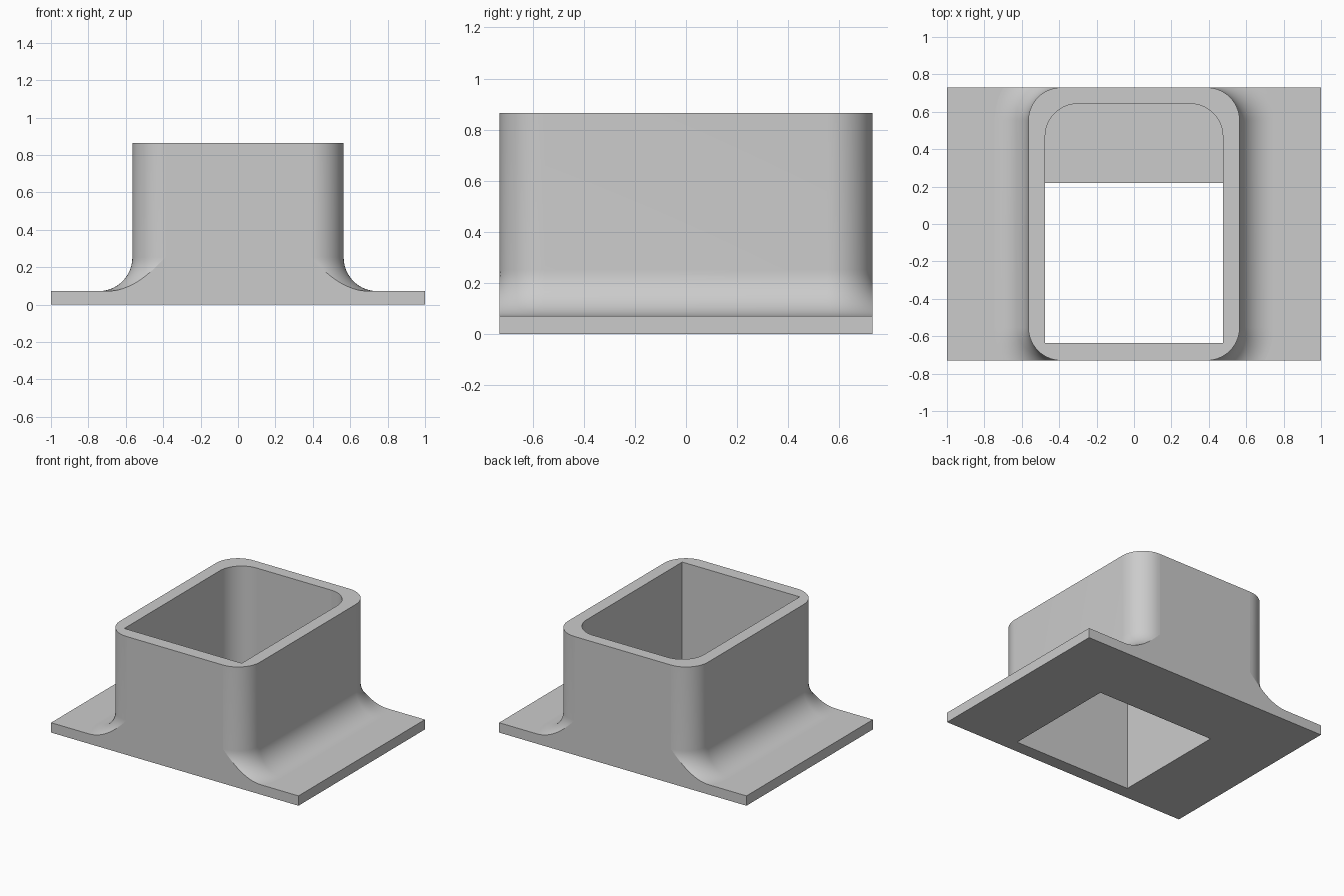
import bpy
import bmesh
from math import sin, cos, asin, pi

cube = bpy.data.objects.get("Cube")
if cube:
    bpy.data.objects.remove(cube, do_unlink=True)

# Main sizes
PLATE_X, DEPTH, PLATE_T = 1.0, 0.73, 0.072
TOWER_X, TOP, CORNER = 0.565, 0.865, 0.177
FILLET = 0.18
IN_X, IN_FRONT, IN_BACK, IN_R = 0.475, -0.635, 0.643, 0.175
LEDGE_Y = 0.22
ARC, ROWS = 14, 16

bm = bmesh.new()
cache = {}


def vert(p):
    """Return a shared vertex at the given point."""
    key = tuple(round(c, 5) for c in p)
    if key not in cache:
        cache[key] = bm.verts.new(key)
    return cache[key]


def face(points, smooth=False):
    f = bm.faces.new([vert(p) for p in points])
    f.smooth = smooth
    return f


def outer_row(s, offset, z):
    """One level of the tower side: two corner arcs cut off at the plate edge."""
    r = CORNER + offset
    limit = asin(min(1, CORNER / r))
    cx, cy = TOWER_X - CORNER, DEPTH - CORNER
    arc = [(cx + r * cos(limit * i / ARC), cy + r * sin(limit * i / ARC))
           for i in range(ARC + 1)]
    half = [(s * x, y, z) for x, y in arc]
    return [(x, -y, z) for x, y, z in reversed(half)] + half


# Tower sides with the flared fillet down to the plate
levels = [(0, TOP)]
for i in range(ROWS + 1):
    t = pi / 2 * i / ROWS
    levels.append((FILLET * (1 - cos(t)), PLATE_T + FILLET * (1 - sin(t))))

end_profiles = {}
for s in (1, -1):
    rows = [outer_row(s, d, z) for d, z in levels]
    for a, b in zip(rows, rows[1:]):
        for i in range(len(a) - 1):
            face([a[i], a[i + 1], b[i + 1], b[i]], True)
    # Plate top and plate end
    x = s * PLATE_X
    face(rows[-1] + [(x, DEPTH, PLATE_T), (x, -DEPTH, PLATE_T)])
    face([(x, -DEPTH, 0), (x, DEPTH, 0), (x, DEPTH, PLATE_T), (x, -DEPTH, PLATE_T)])
    for k, index in ((-1, 0), (1, -1)):
        end_profiles[s, k] = [r[index] for r in rows] + [
            (x, k * DEPTH, PLATE_T), (x, k * DEPTH, 0)]

# Flat front and back faces
for k in (-1, 1):
    face(end_profiles[1, k] + end_profiles[-1, k][::-1])

# Underside around the opening
outer = [(-PLATE_X, -DEPTH, 0), (PLATE_X, -DEPTH, 0), (PLATE_X, DEPTH, 0), (-PLATE_X, DEPTH, 0)]
inner = [(-IN_X, IN_FRONT, 0), (IN_X, IN_FRONT, 0), (IN_X, LEDGE_Y, 0), (-IN_X, LEDGE_Y, 0)]
for i in range(4):
    j = (i + 1) % 4
    face([outer[i], outer[j], inner[j], inner[i]])


# Cavity: square front corners, round back corners, ledge at the back
def inner_arc(s, z):
    return [(s * (IN_X - IN_R + IN_R * cos(pi / 2 * i / ARC)),
             IN_BACK - IN_R + IN_R * sin(pi / 2 * i / ARC), z) for i in range(ARC + 1)]


for s in (1, -1):
    low, high = inner_arc(s, PLATE_T), inner_arc(s, TOP)
    for i in range(ARC):
        face([low[i], low[i + 1], high[i + 1], high[i]], True)
    x = s * IN_X
    face([(x, IN_FRONT, 0), (x, LEDGE_Y, 0), (x, LEDGE_Y, PLATE_T),
          low[0], high[0], (x, IN_FRONT, TOP)])
right, left = inner_arc(1, PLATE_T), inner_arc(-1, PLATE_T)
face([right[-1], left[-1], inner_arc(-1, TOP)[-1], inner_arc(1, TOP)[-1]])
face([(-IN_X, LEDGE_Y, PLATE_T), (IN_X, LEDGE_Y, PLATE_T)] + right + left[::-1])
face([inner[3], inner[2], (IN_X, LEDGE_Y, PLATE_T), (-IN_X, LEDGE_Y, PLATE_T)])
face([inner[0], inner[1], (IN_X, IN_FRONT, TOP), (-IN_X, IN_FRONT, TOP)])

# Top rim between the outer and inner outlines
rim = [e for e in bm.edges if e.is_boundary]
bmesh.ops.triangle_fill(bm, edges=rim, use_beauty=True, normal=(0, 0, 1))
bmesh.ops.recalc_face_normals(bm, faces=bm.faces[:])

# Keep flat faces crisp against the rounded ones
for e in bm.edges:
    if len(e.link_faces) == 2 and not all(f.smooth for f in e.link_faces):
        e.smooth = False

mesh = bpy.data.meshes.new("socket_base")
bm.to_mesh(mesh)
bm.free()

grey = bpy.data.materials.new("light grey")
grey.use_nodes = True
colour = (0.6, 0.6, 0.6, 1)
grey.diffuse_color = colour
grey.node_tree.nodes["Principled BSDF"].inputs["Base Color"].default_value = colour
mesh.materials.append(grey)

socket = bpy.data.objects.new("socket_base", mesh)
bpy.context.collection.objects.link(socket)
